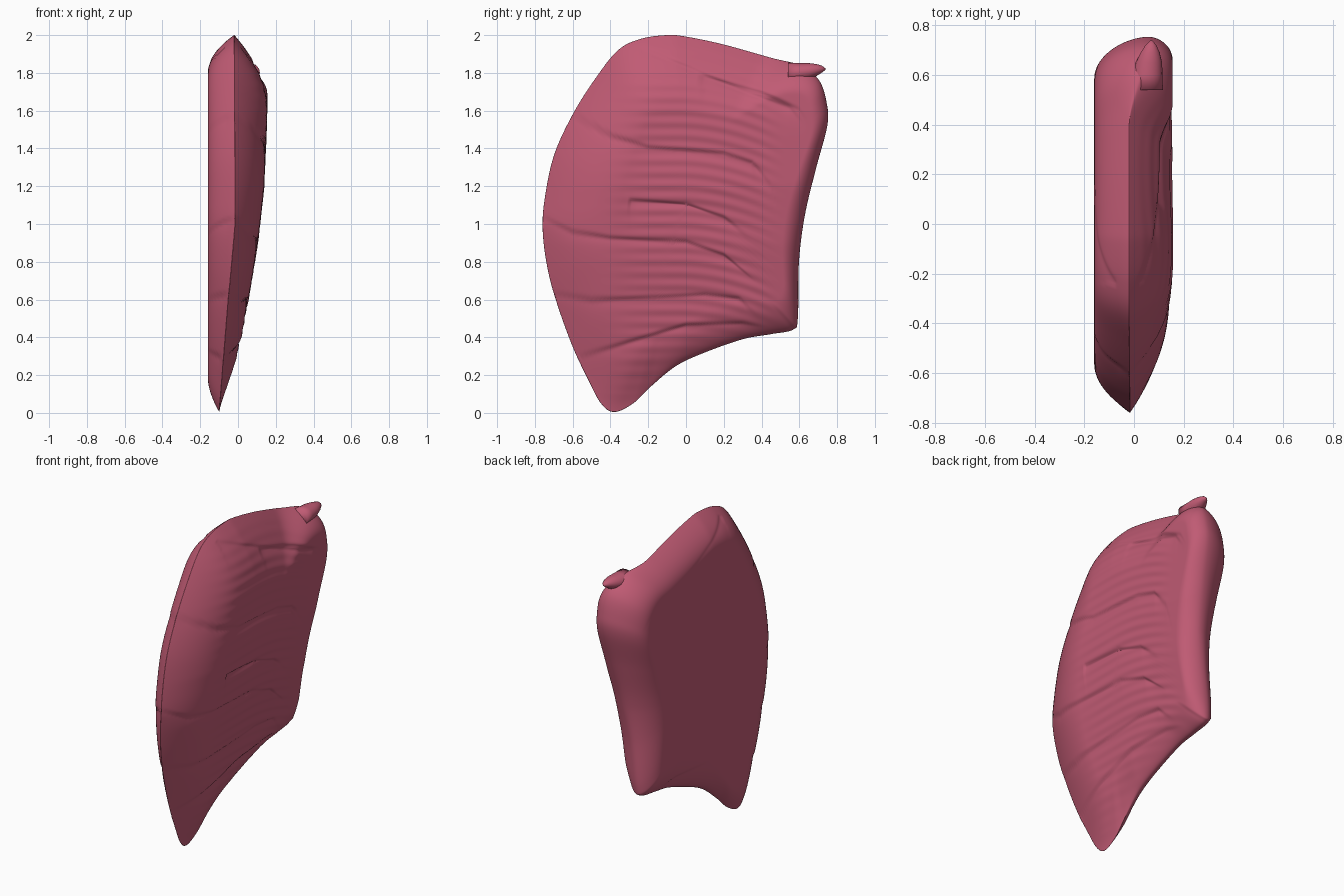
import bpy, math
from mathutils import Vector

if "Cube" in bpy.data.objects:
    bpy.data.objects.remove(bpy.data.objects["Cube"])

# Side outline (y, z), counter-clockwise from the lower tip
OUTLINE = [(-.38, .005), (-.28, .05), (-.18, .145), (-.05, .25), (.1, .32), (.3, .39), (.45, .417),
           (.565, .44), (.592, .5), (.598, .8), (.63, 1.05), (.69, 1.3), (.748, 1.52), (.745, 1.64),
           (.705, 1.76), (.61, 1.838), (.45, 1.88), (.2, 1.95), (0, 1.992), (-.1, 2), (-.24, 1.98),
           (-.36, 1.92), (-.48, 1.77), (-.6, 1.58), (-.7, 1.36), (-.75, 1.12), (-.758, .95),
           (-.73, .75), (-.68, .57), (-.6, .35), (-.52, .18), (-.45, .05)]
# Creases between the overlapping layers: (y, z) paths
GROOVES = [[(-.62, 1.58), (-.4, 1.46), (-.2, 1.4), (.2, 1.37), (.35, 1.32), (.45, 1.2), (.5, 1.0)],
           [(-.76, 1.03), (-.6, .95), (-.4, .92), (0, .9), (.2, .83), (.38, .68)],
           [(-.74, .63), (-.5, .59), (.1, .62), (.28, .6), (.4, .48)],
           [(-.56, .29), (-.3, .37), (0, .46), (.3, .47), (.45, .44)],
           [(-.24, 1.93), (0, 1.83), (.3, 1.7), (.55, 1.61), (.64, 1.5)],
           [(.08, 1.78), (.4, 1.69), (.6, 1.6), (.66, 1.5)],
           [(-.3, 1.12), (0, 1.1), (.2, 1.03), (.36, .9)]]
RIGHT = [(0, -.08), (.1, -.045), (.3, 0), (.6, .055), (.9, .105), (1.2, .138), (1.6, .155), (2, .155)]
RIDGE = [(0, -.1), (.5, -.06), (1, -.015), (2, -.02)]
CENTRE = (0.0, 1.1)
RINGS, STEPS = 100, 10


def interp(table, v):
    if v <= table[0][0]:
        return table[0][1]
    for (a, fa), (b, fb) in zip(table, table[1:]):
        if v <= b:
            return fa + (fb - fa) * (v - a) / (b - a)
    return table[-1][1]


def smooth(a, b, v):
    t = min(1, max(0, (v - a) / (b - a)))
    return t * t * (3 - 2 * t)


def spline(pts, steps):
    out, n = [], len(pts)
    for i in range(n):
        p = [Vector(pts[(i + k) % n]) for k in (-1, 0, 1, 2)]
        for j in range(steps):
            t = j / steps
            out.append(.5 * (2 * p[1] + (p[2] - p[0]) * t + (2 * p[0] - 5 * p[1] + 4 * p[2] - p[3]) * t * t
                             + (3 * p[1] - p[0] - 3 * p[2] + p[3]) * t ** 3))
    return out


def groove_depth(y, z):
    depth = 0
    for g in GROOVES:
        if g[0][0] <= y <= g[-1][0]:
            dz = z - interp(g, y)
            if -.3 < dz < .06:
                fall = math.exp(dz / .05) if dz < 0 else math.exp(-(dz / .012) ** 2)
                fade = smooth(g[0][0] - .06, g[0][0] + .04, y) * (1 - smooth(g[-1][0] - .15, g[-1][0], y))
                depth += .012 * fall * fade
    return depth


def surface_x(y, z, d, ang, side):
    back = smooth(.45, .78, math.cos(ang))
    under = smooth(.35, .6, -math.sin(ang)) * smooth(-.3, 0, math.cos(ang))
    ridge = interp(RIDGE, z) + .08 * back * smooth(.6, 1.7, z)
    if side > 0:
        target, reach = interp(RIGHT, z), .4 + (.1 - .4) * back
    else:
        target, reach = -.16, .2
    reach += (min(reach, .2) - reach) * under
    t = min(1, d / reach)
    bevel = 1 - (1 - t) ** 2
    blunt = max(back, under)
    f = bevel + (math.sqrt(bevel) - bevel) * blunt * .8
    x = ridge + (target - ridge) * f
    if side > 0:
        # fine ripples following the layers
        flow = z + .45 * max(0, y + .05) ** 2
        ripple = .0022 * math.sin(flow * 95) * smooth(-.5, -.1, y) * (1 - smooth(.35, .55, y)) * t
        return x - groove_depth(y, z) * min(1, .3 + t) + ripple
    return x + groove_depth(y, z) * (1 - t) * min(1, t * 4 + .2)


def make_object(name, verts, faces, mat):
    me = bpy.data.meshes.new(name)
    me.from_pydata(verts, [], faces)
    me.materials.append(mat)
    for p in me.polygons:
        p.use_smooth = True
    ob = bpy.data.objects.new(name, me)
    bpy.context.collection.objects.link(ob)
    return ob


pink = bpy.data.materials.new("rose_pink")
pink.diffuse_color = (.53, .105, .175, 1)
pink.use_nodes = True
pink.node_tree.nodes["Principled BSDF"].inputs["Base Color"].default_value = pink.diffuse_color

# Layered plate: rings shrink from the outline to the centre on both sides
rim = spline(OUTLINE, STEPS)
n = len(rim)
verts, faces = [], []
ring_ids = {}
for side in (1, -1):
    for k in range(RINGS):
        if k == 0 and side < 0:
            ring_ids[side, 0] = ring_ids[1, 0]
            continue
        s = 1 - (k / RINGS) ** 1.35
        ring_ids[side, k] = len(verts)
        for p in rim:
            ry, rz = p.x - CENTRE[0], p.y - CENTRE[1]
            y, z = CENTRE[0] + ry * s, CENTRE[1] + rz * s
            d = (1 - s) * math.hypot(ry, rz)
            verts.append((surface_x(y, z, d, math.atan2(rz, ry), side), y, z))
    hub = len(verts)
    verts.append((surface_x(*CENTRE, 1, 0, side), *CENTRE))
    for k in range(RINGS):
        a = ring_ids[side, k]
        for i in range(n):
            j = (i + 1) % n
            if k == RINGS - 1:
                f = (a + i, a + j, hub)
            else:
                b = ring_ids[side, k + 1]
                f = (a + i, a + j, b + j, b + i)
            faces.append(f if side > 0 else f[::-1])
make_object("layered_plate", verts, faces, pink)

# Small pointed lip at the upper back corner
path = [(.05, .54, 1.80, .055), (.055, .6, 1.802, .05), (.06, .65, 1.808, .044),
        (.065, .69, 1.815, .032), (.068, .72, 1.82, .018), (.07, .738, 1.82, .004)]
M = 20
lv = [(x + 1.2 * r * math.cos(2 * math.pi * i / M), y, z + r * math.sin(2 * math.pi * i / M))
      for x, y, z, r in path for i in range(M)]
lf = [(a * M + i, a * M + M + i, a * M + M + (i + 1) % M, a * M + (i + 1) % M)
      for a in range(len(path) - 1) for i in range(M)]
lf += [tuple(range(M)), tuple(reversed(range((len(path) - 1) * M, len(path) * M)))]
make_object("corner_lip", lv, lf, pink)
